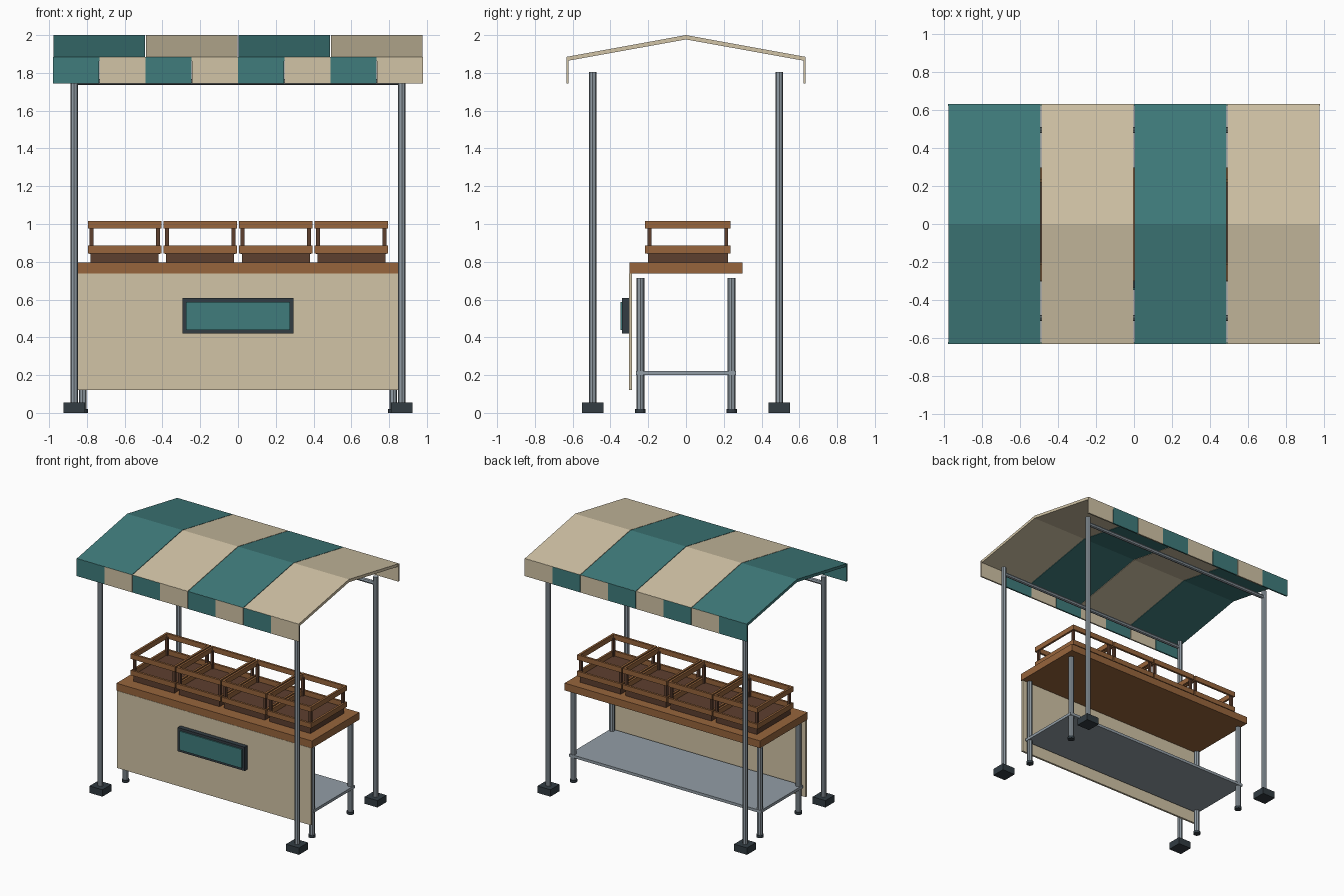
import bpy
import bmesh
from mathutils import Matrix, Vector

cube = bpy.data.objects.get("Cube")
if cube:
    bpy.data.objects.remove(cube, do_unlink=True)


def material(name, r, g, b):
    m = bpy.data.materials.new(name)
    m.use_nodes = True
    m.diffuse_color = (r, g, b, 1)
    m.node_tree.nodes["Principled BSDF"].inputs["Base Color"].default_value = (r, g, b, 1)
    return m


TEAL = material("teal canvas", 0.05, 0.2, 0.2)
CREAM = material("cream canvas", 0.64, 0.55, 0.38)
WOOD = material("light wood", 0.31, 0.13, 0.045)
DARK_WOOD = material("dark wood", 0.11, 0.05, 0.028)
STEEL = material("grey steel", 0.29, 0.34, 0.38)
CHARCOAL = material("charcoal", 0.032, 0.045, 0.055)


def finish(name, bm, mat):
    bmesh.ops.recalc_face_normals(bm, faces=bm.faces[:])
    mesh = bpy.data.meshes.new(name)
    bm.to_mesh(mesh)
    bm.free()
    mesh.materials.append(mat)
    obj = bpy.data.objects.new(name, mesh)
    bpy.context.scene.collection.objects.link(obj)
    return obj


def add_box(bm, x, y, z):
    """Add a box from (min, max) ranges."""
    size = Vector((x[1] - x[0], y[1] - y[0], z[1] - z[0]))
    mid = Vector((sum(x), sum(y), sum(z))) / 2
    bmesh.ops.create_cube(bm, size=1, matrix=Matrix.Translation(mid) @ Matrix.Diagonal(size).to_4x4())


def box(name, x, y, z, mat):
    bm = bmesh.new()
    add_box(bm, x, y, z)
    return finish(name, bm, mat)


def rod(name, start, end, radius, mat, sides=8):
    a, b = Vector(start), Vector(end)
    axis = b - a
    turn = axis.to_track_quat("Z", "Y").to_matrix().to_4x4()
    bm = bmesh.new()
    bmesh.ops.create_cone(bm, cap_ends=True, segments=sides, radius1=radius, radius2=radius,
                          depth=axis.length, matrix=Matrix.Translation((a + b) / 2) @ turn)
    return finish(name, bm, mat)


def extrude_x(name, profile, x0, x1, mat):
    """Extrude a closed y-z outline along x."""
    bm = bmesh.new()
    face = bm.faces.new([bm.verts.new((x0, y, z)) for y, z in profile])
    moved = bmesh.ops.extrude_face_region(bm, geom=[face])["geom"]
    verts = [v for v in moved if isinstance(v, bmesh.types.BMVert)]
    bmesh.ops.translate(bm, verts=verts, vec=(x1 - x0, 0, 0))
    return finish(name, bm, mat)


# Striped gable canopy with hanging valances
HALF, EAVE = 0.98, 0.632
gable = [(-EAVE, 1.885), (0, 2.0), (EAVE, 1.885), (EAVE, 1.863), (0, 1.977), (-EAVE, 1.863)]
for i in range(4):
    x0 = -HALF + i * HALF / 2
    extrude_x(f"canopy_stripe_{i + 1}", gable, x0 + 0.002, x0 + HALF / 2 - 0.002, (TEAL, CREAM)[i % 2])
for label, side in (("front", -1), ("back", 1)):
    for i in range(8):
        x0 = -HALF + i * HALF / 4
        y = sorted((side * (EAVE + 0.001), side * (EAVE - 0.011)))
        box(f"{label}_valance_{i + 1}", (x0 + 0.001, x0 + HALF / 4 - 0.001), y,
            (1.745, 1.884), (TEAL, CREAM)[i % 2])

# Canopy posts, weighted feet and top bars
PX, PY = 0.867, 0.494
for fb, sy in (("front", -1), ("back", 1)):
    y = sy * PY
    rod(f"{fb}_top_bar", (-PX, y, 1.752), (PX, y, 1.752), 0.016, STEEL)
    for lr, sx in (("left", 1), ("right", -1)):
        x = sx * PX
        rod(f"{fb}_{lr}_post", (x, y, 0.03), (x, y, 1.805), 0.02, STEEL)
        box(f"{fb}_{lr}_post_foot", (x - 0.057, x + 0.057), (y - 0.057, y + 0.057), (0, 0.055), CHARCOAL)
        # Table legs with round feet
        lx, ly = sx * 0.822, sy * 0.242
        rod(f"{fb}_{lr}_table_leg", (lx, ly, 0.015), (lx, ly, 0.714), 0.021, STEEL)
        rod(f"{fb}_{lr}_table_foot", (lx, ly, 0), (lx, ly, 0.02), 0.027, CHARCOAL, 12)

# Counter, lower shelf and front panel
box("counter_top", (-0.862, 0.862), (-0.3, 0.298), (0.737, 0.795), WOOD)
box("lower_shelf", (-0.845, 0.845), (-0.264, 0.264), (0.2, 0.222), STEEL)
box("front_panel", (-0.855, 0.855), (-0.302, -0.286), (0.122, 0.737), CREAM)

# Blank sign
box("sign_frame", (-0.295, 0.295), (-0.338, -0.302), (0.419, 0.608), CHARCOAL)
box("sign_face", (-0.275, 0.275), (-0.347, -0.338), (0.438, 0.588), TEAL)

# Four open crates
W, D, CY, T = 0.195, 0.226, 0.01, 0.017
for i in range(4):
    cx = -0.6 + 0.4 * i
    box(f"crate_{i + 1}_base", (cx - 0.18, cx + 0.18), (CY - 0.212, CY + 0.212), (0.795, 0.846), DARK_WOOD)
    rails, posts = bmesh.new(), bmesh.new()
    for z in ((0.845, 0.885), (0.975, 1.015)):
        for s in (-1, 1):
            ex, ey = cx + s * (W - T / 2), CY + s * (D - T / 2)
            add_box(rails, (cx - W, cx + W), (ey - T / 2, ey + T / 2), z)
            add_box(rails, (ex - T / 2, ex + T / 2), (CY - D + T, CY + D - T), z)
    for sx in (-1, 1):
        for sy in (-1, 1):
            x, y = cx + sx * 0.176, CY + sy * 0.203
            add_box(posts, (x - 0.01, x + 0.01), (y - 0.01, y + 0.01), (0.84, 0.99))
    finish(f"crate_{i + 1}_rails", rails, WOOD)
    finish(f"crate_{i + 1}_posts", posts, DARK_WOOD)
